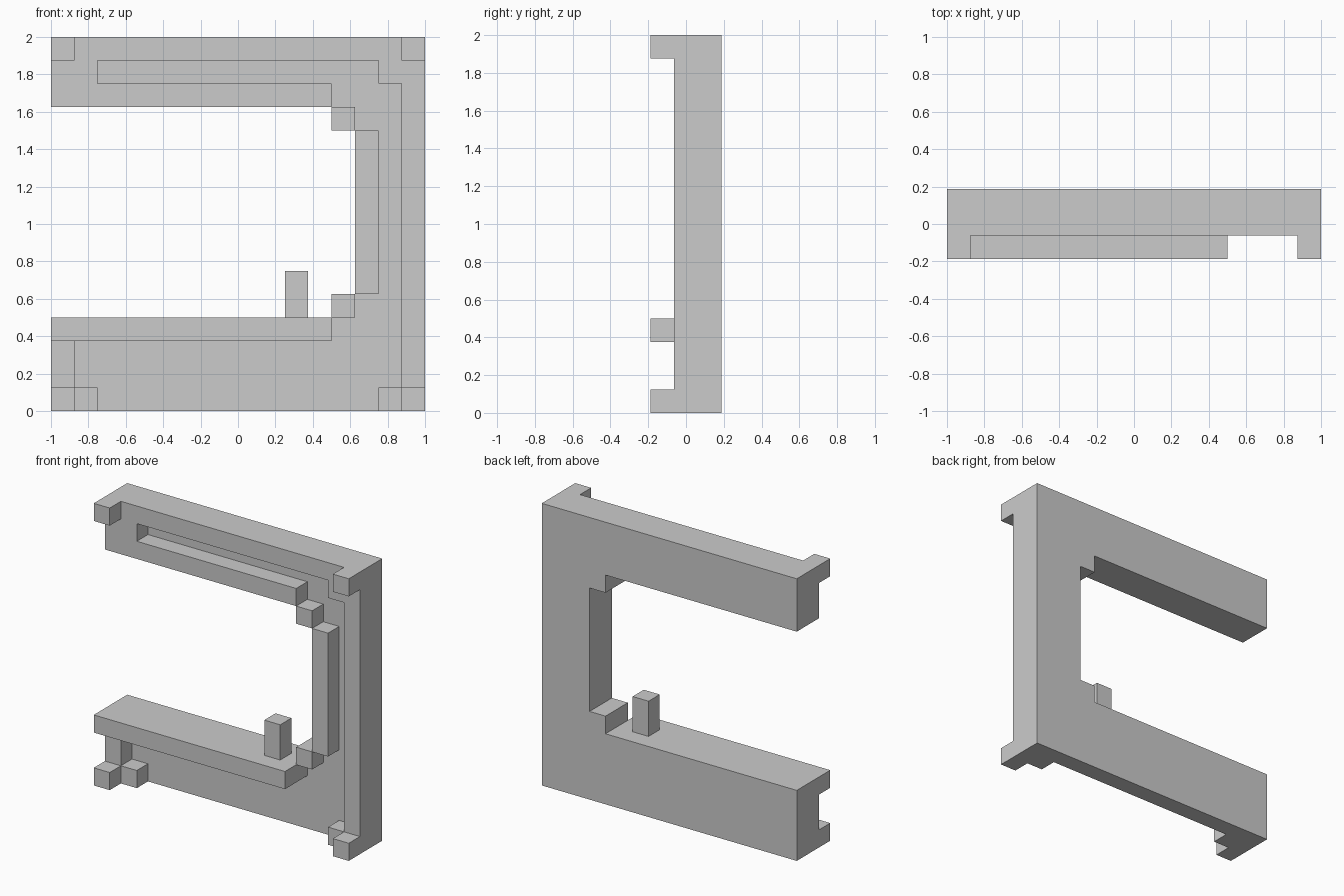
import bpy, bmesh

if "Cube" in bpy.data.objects:
    bpy.data.objects.remove(bpy.data.objects["Cube"])

U = 0.125                      # grid step
BACK, MID, FRONT, LIP = 0.1875, 0.0625, -0.0625, -0.1875


def prism(name, profile, y0, y1):
    """Extrude an x/z profile (in grid steps) from y0 (front) to y1 (back)."""
    bm = bmesh.new()
    face = bm.faces.new([bm.verts.new((x * U, y0, z * U)) for x, z in profile])
    new = bmesh.ops.extrude_face_region(bm, geom=[face])["geom"]
    verts = [v for v in new if isinstance(v, bmesh.types.BMVert)]
    bmesh.ops.translate(bm, verts=verts, vec=(0, y1 - y0, 0))
    bmesh.ops.recalc_face_normals(bm, faces=bm.faces)
    mesh = bpy.data.meshes.new(name)
    bm.to_mesh(mesh)
    bm.free()
    obj = bpy.data.objects.new(name, mesh)
    bpy.context.collection.objects.link(obj)
    return obj


def box(name, x0, x1, z0, z1, y0, y1):
    return prism(name, [(x0, z0), (x1, z0), (x1, z1), (x0, z1)], y0, y1)


# C-shaped back plate with stepped inner corners
prism("back_plate", [(-8, 0), (8, 0), (8, 16), (-8, 16), (-8, 13), (4, 13),
                     (4, 12), (5, 12), (5, 5), (4, 5), (4, 4), (-8, 4)], MID, BACK)

# Raised outer rim along the right side and the top arm, with its long slot
prism("outer_rim", [(6, 0), (8, 0), (8, 16), (-8, 16), (-8, 13), (4, 13),
                    (4, 14), (-6, 14), (-6, 15), (6, 15), (6, 14), (7, 14),
                    (7, 1), (6, 1)], FRONT, MID)

# Raised rim at the lower left end
prism("lower_left_rim", [(-8, 0), (-6, 0), (-6, 1), (-7, 1), (-7, 3), (-8, 3)],
      FRONT, MID)

# Inner rim: upright and two stepped corner cubes
box("inner_upright", 5, 6, 5, 12, FRONT, MID)
for name, z in (("lower_step", 4), ("upper_step", 12)):
    box(name, 4, 5, z, z + 1, FRONT, MID)

# Projecting ledge on the lower arm, and the small post standing on it
box("ledge", -8, 4, 3, 4, LIP, MID)
box("post", 2, 3, 4, 6, FRONT, MID)

# Cubes projecting at the four outer corners
for side, x in (("left", -8), ("right", 7)):
    for level, z in (("lower", 0), ("upper", 15)):
        box(f"corner_{level}_{side}", x, x + 1, z, z + 1, LIP, FRONT)
